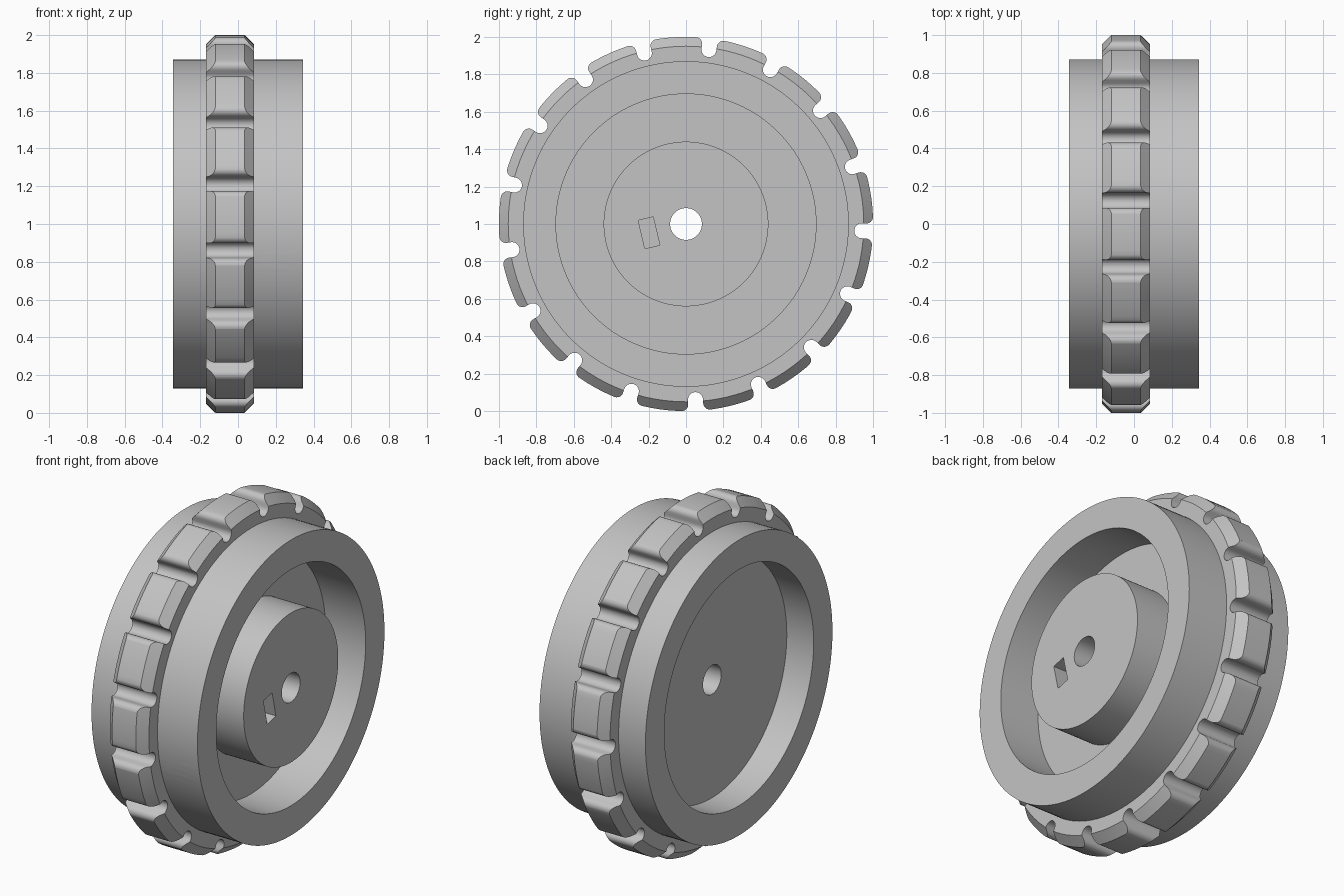
import bpy, bmesh, math
from mathutils import Matrix

cube = bpy.data.objects.get("Cube")
if cube:
    bpy.data.objects.remove(cube, do_unlink=True)

SEGMENTS = 136
TEETH = 17
AXLE = Matrix.Translation((0, 0, 1))      # wheel axis runs along x at this height

grey = bpy.data.materials.new("plain_grey")
grey.use_nodes = True
colour = (0.55, 0.55, 0.55, 1)
grey.diffuse_color = colour
grey.node_tree.nodes["Principled BSDF"].inputs["Base Color"].default_value = colour


def make_object(name, bm):
    bmesh.ops.recalc_face_normals(bm, faces=bm.faces)
    bm.transform(AXLE)
    mesh = bpy.data.meshes.new(name)
    bm.to_mesh(mesh)
    bm.free()
    mesh.materials.append(grey)
    obj = bpy.data.objects.new(name, mesh)
    bpy.context.collection.objects.link(obj)
    return obj


def lathe(name, profile):
    """Revolve a closed (x, radius) profile around the x axis."""
    bm = bmesh.new()
    rings = []
    for i in range(SEGMENTS):
        a = math.tau * i / SEGMENTS
        rings.append([bm.verts.new((x, r * math.cos(a), r * math.sin(a))) for x, r in profile])
    n = len(profile)
    for i in range(SEGMENTS):
        here, after = rings[i], rings[(i + 1) % SEGMENTS]
        for j in range(n):
            k = (j + 1) % n
            bm.faces.new((here[j], here[k], after[k], after[j]))
    return make_object(name, bm)


def arc(cr, ct, radius, start, end, steps):
    angles = [math.radians(start + (end - start) * i / steps) for i in range(steps + 1)]
    return [(cr + radius * math.cos(a), ct + radius * math.sin(a)) for a in angles]


def cut(target, cutter):
    cutter.hide_render = True
    mod = target.modifiers.new("cut", 'BOOLEAN')
    mod.operation = 'DIFFERENCE'
    mod.solver = 'EXACT'
    mod.object = cutter
    bpy.context.view_layer.objects.active = target
    bpy.ops.object.modifier_apply(modifier=mod.name)
    bpy.data.objects.remove(cutter, do_unlink=True)


# Wheel body: rim, web, hub and through bore
RIM, CAVITY, HUB, BORE = 0.87, 0.695, 0.44, 0.085
SIDE, WEB_L, WEB_R = 0.345, 0.085, -0.17
body = lathe("wheel_body", [
    (SIDE, BORE), (SIDE, HUB), (WEB_L, HUB), (WEB_L, CAVITY), (SIDE, CAVITY), (SIDE, RIM),
    (-SIDE, RIM), (-SIDE, CAVITY), (WEB_R, CAVITY), (WEB_R, BORE)])

# Chamfered ring that carries the teeth
CH = 0.05
ring = lathe("tooth_ring", [
    (WEB_R, 0.84), (WEB_R, 1 - CH), (WEB_R + CH, 1), (WEB_L - CH, 1),
    (WEB_L, 1 - CH), (WEB_L, 0.84)])

# Round-bottomed notches with filleted mouths
half = arc(0.94, 0, 0.04, 180, 90, 8) + arc(0.962, 0.075, 0.035, -90, 0, 6) + [(1.06, 0.075)]
outline = half + [(r, -t) for r, t in reversed(half[1:])]
bm = bmesh.new()
for i in range(TEETH):
    spin = Matrix.Rotation(math.radians(-2.2) + math.tau * i / TEETH, 4, 'X')
    ends = [[bm.verts.new(spin @ Matrix.Translation((x, r, t)).translation) for r, t in outline]
            for x in (-0.3, 0.3)]
    for end in ends:
        bm.faces.new(end)
    for j in range(len(outline)):
        k = (j + 1) % len(outline)
        bm.faces.new((ends[0][j], ends[0][k], ends[1][k], ends[1][j]))
cut(ring, make_object("notch_cutter", bm))

# Radial set-screw hole through rim and hub into the bore
screw_turn = Matrix.Rotation(math.radians(13.3), 4, 'X')
bm = bmesh.new()
bmesh.ops.create_cone(bm, cap_ends=True, segments=48, radius1=0.07, radius2=0.07, depth=0.95)
bm.transform(screw_turn @ Matrix.Translation((0.19, -0.5, 0)) @ Matrix.Rotation(math.pi / 2, 4, 'X'))
cut(body, make_object("screw_hole_cutter", bm))

# Nut pocket sunk into the hub face
bm = bmesh.new()
bmesh.ops.create_cube(bm, size=1)
bm.transform(screw_turn @ Matrix.Translation((0.26, -0.203, 0)) @ Matrix.Diagonal((0.3, 0.082, 0.155, 1)))
cut(body, make_object("nut_pocket_cutter", bm))

# Smooth round surfaces, keep crisp edges
for obj in (body, ring):
    bpy.ops.object.select_all(action='DESELECT')
    obj.select_set(True)
    bpy.context.view_layer.objects.active = obj
    bpy.ops.object.shade_smooth_by_angle(angle=math.radians(30))
